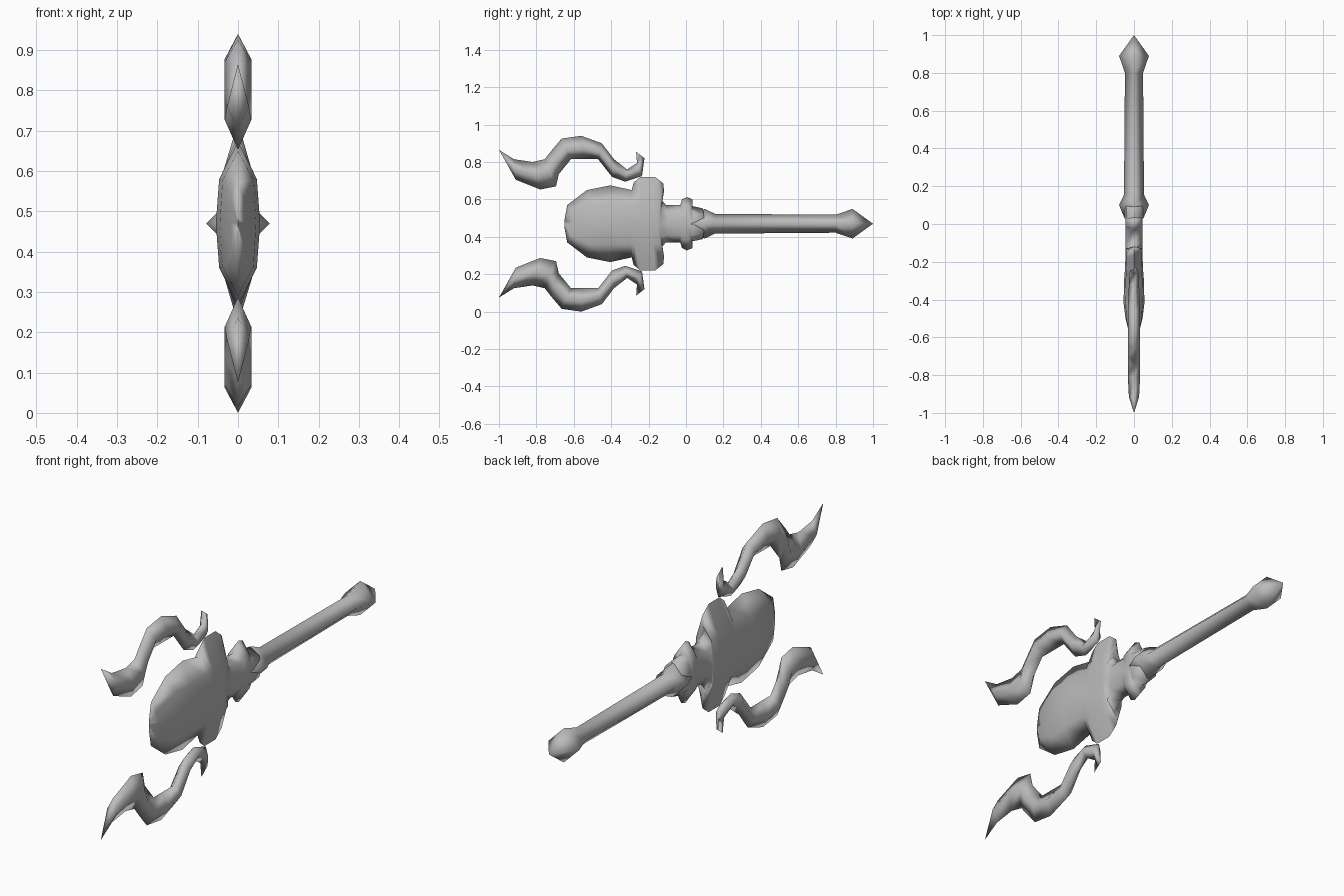
import bpy
import bmesh
import math

MID_Z = 0.47  # height of the long axis

default_cube = bpy.data.objects.get("Cube")
if default_cube:
    bpy.data.objects.remove(default_cube, do_unlink=True)

grey = bpy.data.materials.new("plain grey")
grey.use_nodes = True
grey.diffuse_color = (0.5, 0.5, 0.5, 1)
grey.node_tree.nodes["Principled BSDF"].inputs["Base Color"].default_value = grey.diffuse_color


def loft(name, rings):
    """Skin a row of equal-sized rings, closing both ends."""
    bm = bmesh.new()
    loops = [[bm.verts.new(point) for point in ring] for ring in rings]
    count = len(loops[0])
    for first, second in zip(loops, loops[1:]):
        for i in range(count):
            j = (i + 1) % count
            bm.faces.new((first[i], first[j], second[j], second[i]))
    bm.faces.new(loops[0])
    bm.faces.new(loops[-1])
    bmesh.ops.remove_doubles(bm, verts=bm.verts, dist=0.0005)
    bmesh.ops.recalc_face_normals(bm, faces=bm.faces)
    mesh = bpy.data.meshes.new(name)
    bm.to_mesh(mesh)
    bm.free()
    mesh.materials.append(grey)
    obj = bpy.data.objects.new(name, mesh)
    bpy.context.collection.objects.link(obj)
    bpy.ops.object.select_all(action="DESELECT")
    obj.select_set(True)
    bpy.context.view_layer.objects.active = obj
    bpy.ops.object.shade_smooth_by_angle(angle=math.radians(130))
    return obj


def diamond(top, bottom, half_width):
    """Four-sided section between two (y, z) points."""
    y = (top[0] + bottom[0]) / 2
    z = (top[1] + bottom[1]) / 2
    return [(0, *top), (half_width, y, z), (0, *bottom), (-half_width, y, z)]


def blade_section(edge_y, height, spine_y, thickness):
    """Lens-shaped section with a thin edge above and below."""
    shoulder = min(height * 0.6, 0.11)
    blend_y = (edge_y + spine_y) / 2
    side = thickness * 0.85
    return [
        (0, edge_y, MID_Z + height),
        (side, blend_y, MID_Z + shoulder),
        (thickness, spine_y, MID_Z),
        (side, blend_y, MID_Z - shoulder),
        (0, edge_y, MID_Z - height),
        (-side, blend_y, MID_Z - shoulder),
        (-thickness, spine_y, MID_Z),
        (-side, blend_y, MID_Z + shoulder),
    ]


# Broad head with paired lobes, neck and small studs:
# edge y, edge height, spine y, half thickness
head_profile = [
    (-.65, .02, -.65, 0),
    (-.635, .1, -.6, .018),
    (-.53, .18, -.5, .045),
    (-.405, .205, -.42, .055),
    (-.29, .18, -.3, .053),
    (-.28, .22, -.27, .05),
    (-.245, .25, -.24, .048),
    (-.165, .25, -.19, .046),
    (-.12, .215, -.16, .045),
    (-.118, .17, -.14, .045),
    (-.145, .14, -.13, .045),
    (-.107, .1, -.1, .045),
    (-.03, .1, -.03, .045),
    (-.022, .13, -.015, .045),
    (.005, .143, .005, .045),
    (.035, .13, .025, .045),
    (.03, .095, .04, .05),
    (.09, .082, .1, .05),
]
loft("head", [blade_section(*row) for row in head_profile])

# Handle with a flared collar and a pointed pommel: y, radius
handle_profile = [
    (.03, .05), (.1, .079), (.155, .053),
    (.8, .048), (.89, .079), (1, 0),
]
loft("handle", [
    diamond((y, MID_Z + r), (y, MID_Z - r), r) for y, r in handle_profile
])

# Wavy side horn: outer edge, inner edge, half width
horn_profile = [
    ((-1, .865), (-1, .865), 0),
    ((-.92, .815), (-.91, .705), .027),
    ((-.82, .8), (-.78, .653), .033),
    ((-.755, .815), (-.695, .67), .033),
    ((-.72, .86), (-.68, .735), .033),
    ((-.665, .925), (-.615, .815), .033),
    ((-.56, .94), (-.55, .815), .033),
    ((-.45, .9), (-.47, .815), .033),
    ((-.385, .815), (-.395, .72), .03),
    ((-.315, .76), (-.325, .695), .027),
    ((-.262, .795), (-.235, .725), .022),
    ((-.267, .855), (-.222, .82), 0),
]
horn_rings = [diamond(*row) for row in horn_profile]
loft("upper_horn", horn_rings)
loft("lower_horn", [
    [(x, y, 2 * MID_Z - z) for x, y, z in ring] for ring in horn_rings
])
